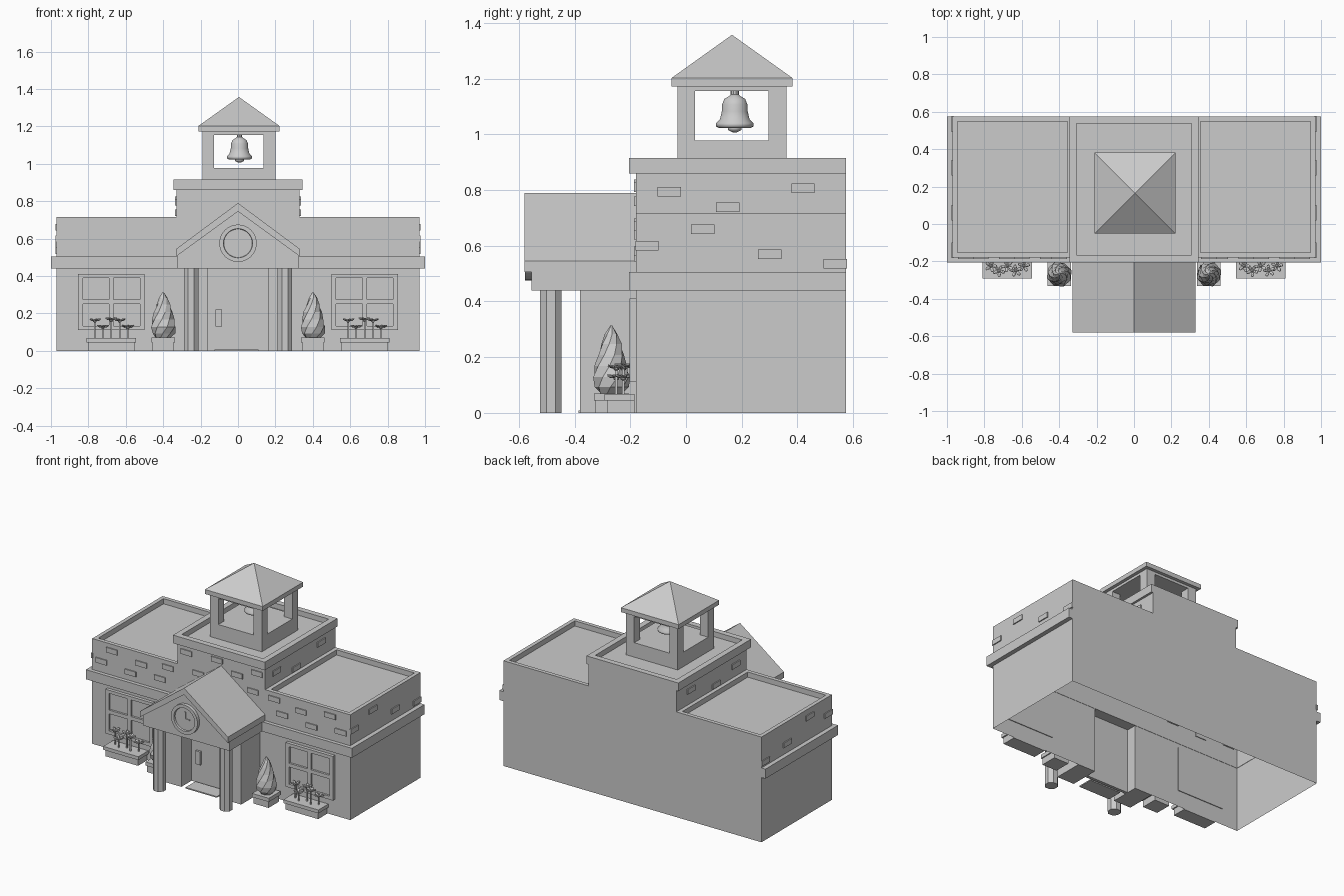
import bpy, bmesh, math, random
from mathutils import Matrix, Vector

random.seed(4)
cube = bpy.data.objects.get("Cube")
if cube:
    bpy.data.objects.remove(cube)

GREY = (0.6, 0.6, 0.6, 1)
grey = bpy.data.materials.new("plain grey")
grey.use_nodes = True
grey.diffuse_color = GREY
grey.node_tree.nodes["Principled BSDF"].inputs["Base Color"].default_value = GREY


def finish(name, bm, smooth=False):
    bmesh.ops.recalc_face_normals(bm, faces=bm.faces)
    mesh = bpy.data.meshes.new(name)
    bm.to_mesh(mesh)
    bm.free()
    mesh.materials.append(grey)
    ob = bpy.data.objects.new(name, mesh)
    bpy.context.collection.objects.link(ob)
    if smooth:
        mesh.shade_smooth()
    return ob


def add_box(bm, x, y, z):
    """Add a box given (low, high) ranges."""
    size = [b - a for a, b in (x, y, z)]
    mid = [(a + b) / 2 for a, b in (x, y, z)]
    bmesh.ops.create_cube(bm, size=1, matrix=Matrix.Translation(mid) @ Matrix.Diagonal((*size, 1)))


def box(name, *ranges):
    bm = bmesh.new()
    add_box(bm, *ranges)
    return finish(name, bm)


def extrude_y(pts, y0, y1):
    """Extrude an x-z outline along y."""
    bm = bmesh.new()
    face = bm.faces.new([bm.verts.new((x, y0, z)) for x, z in pts])
    new = bmesh.ops.extrude_face_region(bm, geom=[face])["geom"]
    bmesh.ops.translate(bm, vec=(0, y1 - y0, 0), verts=[v for v in new if isinstance(v, bmesh.types.BMVert)])
    if not face.is_valid or len(bm.faces) < len(pts) + 2:
        bm.faces.new([v for v in bm.verts if abs(v.co.y - y0) < 1e-5])
    bmesh.ops.recalc_face_normals(bm, faces=bm.faces)
    return bm


def sink_roofs(bm, height, border, depth):
    """Inset the flat tops at a height and push them down to leave a parapet."""
    tops = [f for f in bm.faces if f.normal.z > 0.9 and abs(f.calc_center_median().z - height) < 0.01]
    bmesh.ops.inset_individual(bm, faces=tops, thickness=border)
    for f in tops:
        ring = bmesh.ops.extrude_discrete_faces(bm, faces=[f])["faces"]
        bmesh.ops.translate(bm, vec=(0, 0, -depth), verts=ring[0].verts)


def lathe(name, profile, sides, loc, smooth=False, twist=0.0, wobble=0.0):
    """Turn a (radius, z) profile, optionally twisted and uneven."""
    bm = bmesh.new()
    rings = []
    for i, (r, z) in enumerate(profile):
        ring = []
        for k in range(sides):
            a = math.tau * (k + 0.5) / sides + twist * i
            rr = r * (1 + random.uniform(-wobble, wobble))
            ring.append(bm.verts.new((loc[0] + rr * math.cos(a), loc[1] + rr * math.sin(a), loc[2] + z)))
        rings.append(ring)
    for lo, hi in zip(rings, rings[1:]):
        for k in range(sides):
            j = (k + 1) % sides
            bm.faces.new((lo[k], lo[j], hi[j], hi[k]))
    bm.faces.new(rings[0])
    bm.faces.new(rings[-1])
    return finish(name, bm, smooth)


# Main shell: stepped outline, open underneath, with parapets and doorway
half = [(0.97, 0), (0.97, 0.715), (0.33, 0.715), (0.33, 0.86)]
bm = extrude_y(half + [(-x, z) for x, z in reversed(half)], -0.18, 0.575)
bmesh.ops.delete(bm, geom=[f for f in bm.faces if f.normal.z < -0.9], context='FACES_ONLY')
sink_roofs(bm, 0.715, 0.038, 0.035)
front = [f for f in bm.faces if f.normal.y < -0.9 and f.calc_center_median().y < -0.17]
for co, no in (((-0.16, 0, 0), (1, 0, 0)), ((0.16, 0, 0), (1, 0, 0)), ((0, 0, 0.44), (0, 0, 1))):
    front = [f for f in bm.faces if f.normal.y < -0.9 and f.calc_center_median().y < -0.17]
    geom = front + list({e for f in front for e in f.edges}) + list({v for f in front for v in f.verts})
    bmesh.ops.bisect_plane(bm, geom=geom, plane_co=co, plane_no=no)
doorway = [f for f in bm.faces if f.normal.y < -0.9 and f.calc_center_median().y < -0.17
           and abs(f.calc_center_median().x) < 0.15 and f.calc_center_median().z < 0.43]
bmesh.ops.delete(bm, geom=doorway, context='FACES')
finish("main_walls", bm)

# Centre cap with sunken roof
bm = bmesh.new()
add_box(bm, (-0.345, 0.345), (-0.205, 0.575), (0.86, 0.915))
bm.normal_update()
sink_roofs(bm, 0.915, 0.055, 0.035)
finish("centre_cap", bm)

# Cornice strips round the front and sides
bm = bmesh.new()
add_box(bm, (-1, 1), (-0.205, -0.178), (0.44, 0.505))
for s in (-1, 1):
    add_box(bm, sorted((s * 0.968, s)), (-0.178, 0.575), (0.44, 0.505))
finish("cornice", bm)

# Raised bricks: front (x, z), wing ends (y, z), centre sides (y, z)
bm = bmesh.new()
L, H, T = 0.042, 0.017, 0.007
for x, z in ((0.9, 0.58), (0.82, 0.67), (0.68, 0.56), (0.6, 0.64), (0.46, 0.58), (0.4, 0.67)):
    for s in (-1, 1):
        add_box(bm, (s * x - L, s * x + L), (-0.18 - T, -0.175), (z - H, z + H))
for x, z in ((-0.26, 0.81), (-0.17, 0.69), (-0.03, 0.82), (0.12, 0.76), (0.27, 0.81), (0.24, 0.68)):
    add_box(bm, (x - L, x + L), (-0.18 - T, -0.175), (z - H, z + H))
sides = [(0.97, y, z) for y, z in ((-0.14, 0.6), (0.06, 0.66), (0.3, 0.57), (0.535, 0.535))]
sides += [(0.33, y, z) for y, z in ((-0.06, 0.793), (0.15, 0.738), (0.42, 0.807))]
for x, y, z in sides:
    for s in (-1, 1):
        add_box(bm, sorted((s * (x - 0.005), s * (x + T))), (y - L, y + L), (z - H, z + H))
finish("raised_bricks", bm)

# Bell tower: base, posts, lintels, eave plate and pyramid roof
CX, CY = 0.005, 0.165
bm = bmesh.new()
R, P = 0.195, 0.063
add_box(bm, (CX - R, CX + R), (CY - R, CY + R), (0.88, 0.978))
add_box(bm, (CX - R, CX + R), (CY - R, CY + R), (1.155, 1.172))
for sx in (-1, 1):
    for sy in (-1, 1):
        add_box(bm, sorted((CX + sx * R, CX + sx * (R - P))), sorted((CY + sy * R, CY + sy * (R - P))), (0.978, 1.155))
finish("bell_tower", bm)
E = 0.217
box("tower_eave", (CX - E, CX + E), (CY - E, CY + E), (1.172, 1.202))
bm = bmesh.new()
bmesh.ops.create_cone(bm, cap_ends=True, segments=4, radius1=E * math.sqrt(2), radius2=0, depth=0.155,
                      matrix=Matrix.Translation((CX, CY, 1.2795)) @ Matrix.Rotation(math.pi / 4, 4, 'Z'))
finish("tower_roof", bm)

# Bell with hanger and clapper
lathe("bell", [(0.055, 0), (0.068, 0.006), (0.068, 0.018), (0.054, 0.032), (0.047, 0.06), (0.046, 0.085),
               (0.038, 0.105), (0.02, 0.115), (0.015, 0.12)], 20, (CX + 0.003, CY + 0.01, 1.022), True)
lathe("bell_hanger", [(0.015, 0), (0.015, 0.025)], 10, (CX + 0.003, CY + 0.01, 1.135))
lathe("bell_clapper", [(0.008, 0), (0.024, 0.008), (0.026, 0.02), (0.015, 0.03)], 12, (CX + 0.003, CY + 0.01, 1.007), True)

# Porch gable, its roof and the round clock
finish("porch_gable", extrude_y([(-0.325, 0.44), (0.325, 0.44), (0.325, 0.51), (0, 0.746), (-0.325, 0.51)], -0.555, -0.18))
finish("porch_roof", extrude_y([(0.33, 0.505), (0.33, 0.545), (0, 0.79), (-0.33, 0.545), (-0.33, 0.505), (0, 0.745)], -0.58, -0.18))
bm = bmesh.new()
turn = Matrix.Translation((0, -0.565, 0.575)) @ Matrix.Rotation(math.pi / 2, 4, 'X')
bmesh.ops.create_cone(bm, cap_ends=True, segments=32, radius1=0.1, radius2=0.1, depth=0.026, matrix=turn)
bm.normal_update()
face = [f for f in bm.faces if f.normal.y < -0.9]
bmesh.ops.inset_region(bm, faces=face, thickness=0.022)
bmesh.ops.inset_region(bm, faces=face, thickness=0.002, depth=-0.012)
finish("clock", bm)
bm = bmesh.new()
add_box(bm, (-0.004, 0.004), (-0.572, -0.56), (0.57, 0.625))
add_box(bm, (-0.004, 0.035), (-0.572, -0.56), (0.571, 0.579))
finish("clock_hands", bm)

# Porch walls, door, mat and columns
for s, side in ((1, "left"), (-1, "right")):
    box(side + "_porch_wall", sorted((s * 0.16, s * 0.29)), (-0.38, -0.18), (0, 0.44))
    lathe(side + "_column", [(0.042, 0), (0.042, 0.44)], 8, (s * 0.25, -0.485, 0))
bm = bmesh.new()
add_box(bm, (-0.16, 0.16), (-0.27, -0.25), (0, 0.44))
add_box(bm, (-0.12, -0.085), (-0.285, -0.27), (0.13, 0.22))
finish("door", bm)
box("door_mat", (-0.125, 0.11), (-0.385, -0.28), (0, 0.008))

for s, side in ((1, "left"), (-1, "right")):
    # Four-pane window with raised frame
    bm = bmesh.new()
    cx = s * 0.677
    add_box(bm, (cx - 0.177, cx + 0.177), (-0.188, -0.175), (0.11, 0.41))
    for d in (-0.165, 0, 0.165):
        add_box(bm, (cx + d - 0.0125, cx + d + 0.0125), (-0.202, -0.188), (0.11, 0.41))
    for z0, z1 in ((0.11, 0.133), (0.25, 0.275), (0.388, 0.41)):
        add_box(bm, (cx - 0.177, cx + 0.177), (-0.202, -0.188), (z0, z1))
    finish(side + "_window", bm)

    # Planter box with flowers
    bm = bmesh.new()
    add_box(bm, (cx - 0.123, cx + 0.123), (-0.282, -0.185), (0, 0.048))
    add_box(bm, (cx - 0.132, cx + 0.132), (-0.292, -0.185), (0.045, 0.068))
    finish(side + "_planter", bm)
    bm = bmesh.new()
    for i, d in enumerate((-0.088, -0.045, 0, 0.045, 0.088)):
        top = Vector((cx + d, -0.225 - 0.025 * (i % 2), (0.16, 0.125, 0.165)[i % 3]))
        add_box(bm, (top.x - 0.004, top.x + 0.004), (top.y - 0.004, top.y + 0.004), (0.06, top.z))
        bmesh.ops.create_icosphere(bm, subdivisions=1, radius=0.011, matrix=Matrix.Translation(top))
        for k in range(5):
            spin = Matrix.Rotation(math.tau * k / 5 + i, 4, 'Z') @ Matrix.Rotation(-0.3, 4, 'Y')
            bmesh.ops.create_icosphere(bm, subdivisions=1, radius=1, matrix=Matrix.Translation(top) @ spin
                                       @ Matrix.Translation((0.021, 0, 0)) @ Matrix.Diagonal((0.016, 0.01, 0.006, 1)))
    finish(side + "_flowers", bm)

    # Square pot with twisted topiary
    tx = s * 0.4
    box(side + "_pot", (tx - 0.056, tx + 0.056), (-0.324, -0.212), (0, 0.05))
    box(side + "_pot_rim", (tx - 0.063, tx + 0.063), (-0.331, -0.205), (0.045, 0.07))
    lathe(side + "_topiary", [(0.04, 0), (0.06, 0.025), (0.066, 0.06), (0.058, 0.1), (0.048, 0.14),
                              (0.036, 0.18), (0.022, 0.215), (0.004, 0.245)], 8, (tx, -0.268, 0.068), False, 0.35, 0.08)
